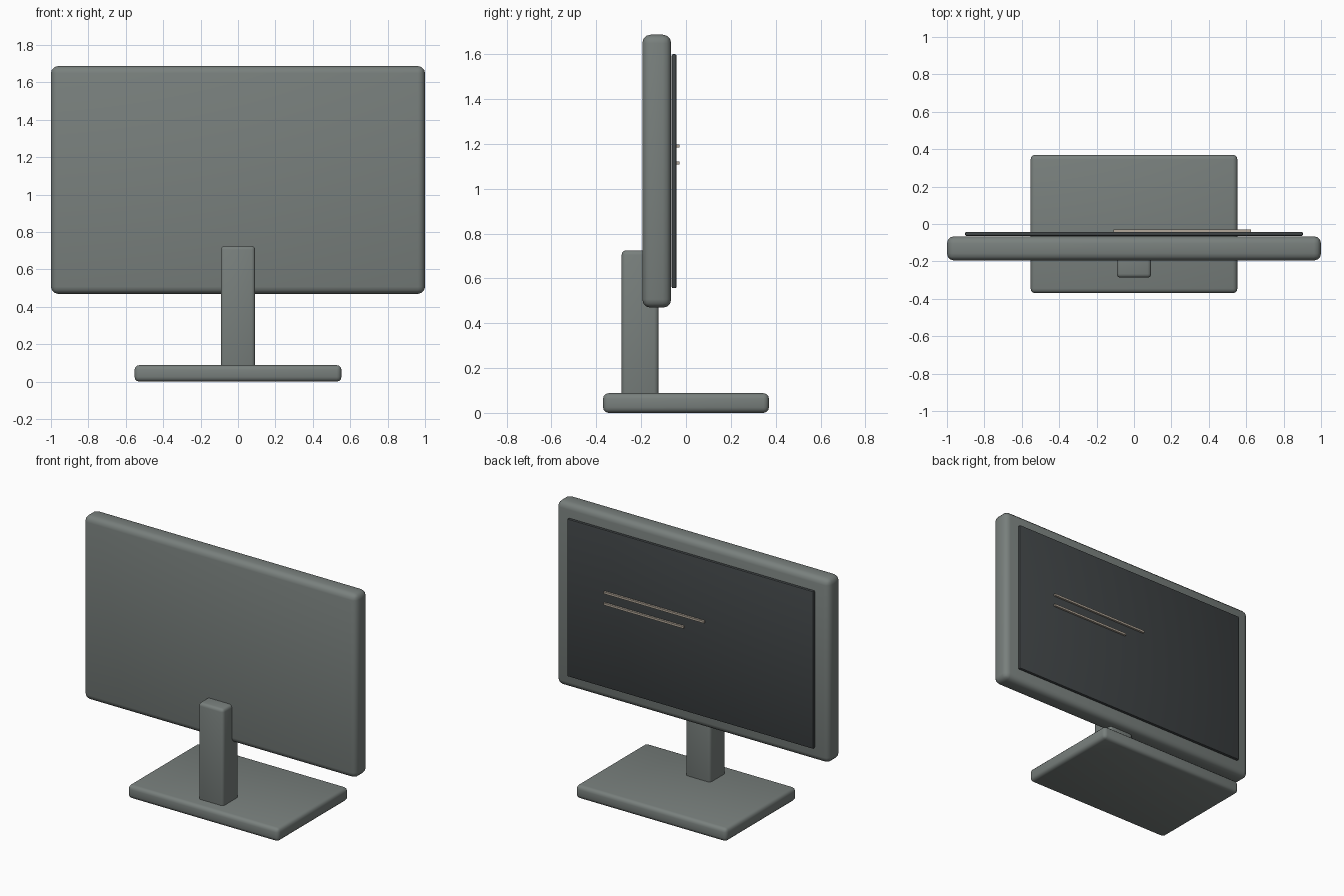
import bpy

if "Cube" in bpy.data.objects:
    bpy.data.objects.remove(bpy.data.objects["Cube"])


def material(name, rgb):
    mat = bpy.data.materials.new(name)
    mat.diffuse_color = (*rgb, 1)
    mat.use_nodes = True
    mat.node_tree.nodes["Principled BSDF"].inputs["Base Color"].default_value = mat.diffuse_color
    return mat


def rounded_box(name, lo, hi, bevel, segments, mat):
    """Bevelled box between two opposite corners."""
    centre = [(a + b) / 2 for a, b in zip(lo, hi)]
    bpy.ops.mesh.primitive_cube_add(size=1, location=centre)
    ob = bpy.context.object
    ob.name = name
    ob.scale = [b - a for a, b in zip(lo, hi)]
    bpy.ops.object.transform_apply(location=False, rotation=False, scale=True)
    if bevel:
        mod = ob.modifiers.new("bevel", "BEVEL")
        mod.width = bevel
        mod.segments = segments
        bpy.ops.object.modifier_apply(modifier=mod.name)
        bpy.ops.object.shade_smooth_by_angle()
    ob.data.materials.append(mat)
    return ob


body = material("body_grey", (0.19, 0.215, 0.205))
dark = material("screen_dark", (0.05, 0.057, 0.06))
beige = material("line_beige", (0.45, 0.39, 0.32))

# Foot and upright
rounded_box("base", (-0.553, -0.37, 0), (0.553, 0.37, 0.088), 0.025, 3, body)
rounded_box("stand", (-0.092, -0.287, 0.045), (0.092, -0.122, 0.725), 0.02, 3, body)

# Display housing and dark glass on its +y side
rounded_box("housing", (-1, -0.195, 0.469), (1, -0.066, 1.687), 0.038, 3, body)
rounded_box("screen", (-0.903, -0.064, 0.556), (0.903, -0.042, 1.6), 0.007, 2, dark)

# Thin raised lines on the screen, aligned at one end
for i, (x_end, z) in enumerate(((-0.11, 1.19), (0.04, 1.115))):
    rounded_box(f"screen_line_{i + 1}", (x_end, -0.043, z - 0.007),
                (0.625, -0.029, z + 0.007), 0, 1, beige)
